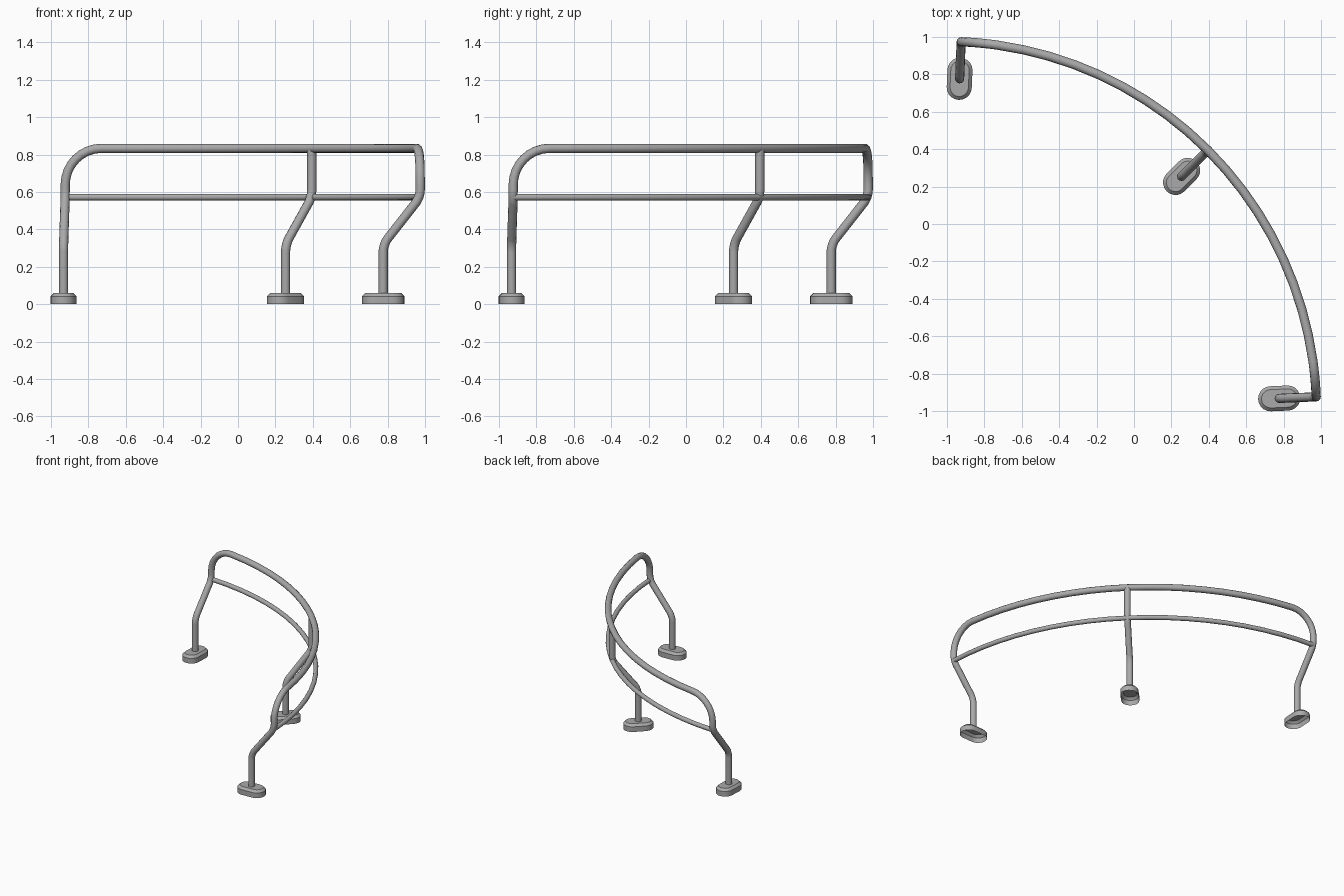
import bpy, bmesh, math
from mathutils import Vector

cube = bpy.data.objects.get("Cube")
if cube:
    bpy.data.objects.remove(cube, do_unlink=True)

# The rail follows an arc; parts are laid out as (distance along arc, radial offset, height)
CENTRE, RADIUS = -1.009, 1.985
HALF = 1.474            # half the arc length
INSET = -0.198          # how far the feet stand inside the arc
RAIL_Z, MID_Z, KNEE_Z = 0.833, 0.572, 0.32

steel = bpy.data.materials.new("grey steel")
steel.use_nodes = True
grey = (0.4, 0.4, 0.4, 1)
steel.diffuse_color = grey
shader = steel.node_tree.nodes["Principled BSDF"]
shader.inputs["Base Color"].default_value = grey
shader.inputs["Roughness"].default_value = 0.5


def to_world(p):
    a = math.pi / 4 - p[0] / RADIUS
    r = RADIUS + p[1]
    return Vector((CENTRE + r * math.cos(a), CENTRE + r * math.sin(a), p[2]))


def rounded(corners, bends, steps=8):
    """Round each inner corner of a path by its bend distance."""
    pts = [Vector(c) for c in corners]
    out = [pts[0]]
    for a, b, c, d in zip(pts, pts[1:], pts[2:], bends):
        p = b + (a - b).normalized() * d
        q = b + (c - b).normalized() * d
        h, k = p.lerp(b, 0.5523), q.lerp(b, 0.5523)
        for i in range(steps + 1):
            t = i / steps
            u = 1 - t
            out.append(p * u**3 + h * 3 * u * u * t + k * 3 * u * t * t + q * t**3)
    return out + [pts[-1]]


def tube(name, path, radius):
    # Subdivide long runs so they bend along the arc
    pts = [path[0]]
    for a, b in zip(path, path[1:]):
        n = max(1, math.ceil(abs(b[0] - a[0]) / 0.15))
        pts += [a.lerp(b, i / n) for i in range(1, n + 1)]
    curve = bpy.data.curves.new(name, 'CURVE')
    curve.dimensions = '3D'
    curve.bevel_depth = radius
    curve.bevel_resolution = 4
    curve.use_fill_caps = True
    spline = curve.splines.new('POLY')
    spline.points.add(len(pts) - 1)
    for sp, p in zip(spline.points, pts):
        sp.co = (*to_world(p), 1)
    curve.materials.append(steel)
    ob = bpy.data.objects.new(name, curve)
    bpy.context.collection.objects.link(ob)
    finish(ob, True)


def finish(ob, convert=False):
    bpy.ops.object.select_all(action='DESELECT')
    ob.select_set(True)
    bpy.context.view_layer.objects.active = ob
    if convert:
        bpy.ops.object.convert(target='MESH')
    bpy.ops.object.shade_smooth_by_angle(angle=math.radians(35))


def foot(name, s):
    """Oblong cover cup, chamfered on top and open underneath."""
    bm = bmesh.new()
    rings = []
    straight = 0.046
    for r, z in ((0.067, 0), (0.067, 0.042), (0.049, 0.06)):
        ring = []
        for side in (0, 1):
            for i in range(11):
                a = -math.pi / 2 + math.pi * (i / 10 + side)
                x = r * math.cos(a) + straight * (1 - 2 * side)
                ring.append(bm.verts.new((x, r * math.sin(a), z)))
        rings.append(ring)
    for low, high in zip(rings, rings[1:]):
        for i in range(len(low)):
            j = (i + 1) % len(low)
            bm.faces.new((low[i], low[j], high[j], high[i]))
    bm.faces.new(rings[-1])
    mesh = bpy.data.meshes.new(name)
    bm.to_mesh(mesh)
    bm.free()
    mesh.materials.append(steel)
    ob = bpy.data.objects.new(name, mesh)
    ob.location = to_world((s, INSET, 0))
    ob.rotation_euler.z = math.pi / 4 - s / RADIUS
    bpy.context.collection.objects.link(ob)
    finish(ob)


def leg(s):
    return [(s, INSET, 0.055), (s, INSET, KNEE_Z), (s, 0, MID_Z)]


# Main frame: both end legs and the top rail in one bent tube
tube("top_rail_and_end_legs",
     rounded(leg(-HALF) + [(-HALF, 0, RAIL_Z), (HALF, 0, RAIL_Z)] + leg(HALF)[::-1],
             (0.04, 0.04, 0.195, 0.195, 0.04, 0.04)), 0.0245)

# Middle leg
tube("middle_leg", rounded(leg(0) + [(0, 0, RAIL_Z - 0.01)], (0.04, 0.04)), 0.0245)

# Thinner lower rail
tube("lower_rail", [Vector((-HALF, 0, MID_Z)), Vector((HALF, 0, MID_Z))], 0.018)

# Feet
for name, s in (("back_foot", -HALF), ("middle_foot", 0), ("front_foot", HALF)):
    foot(name, s)
